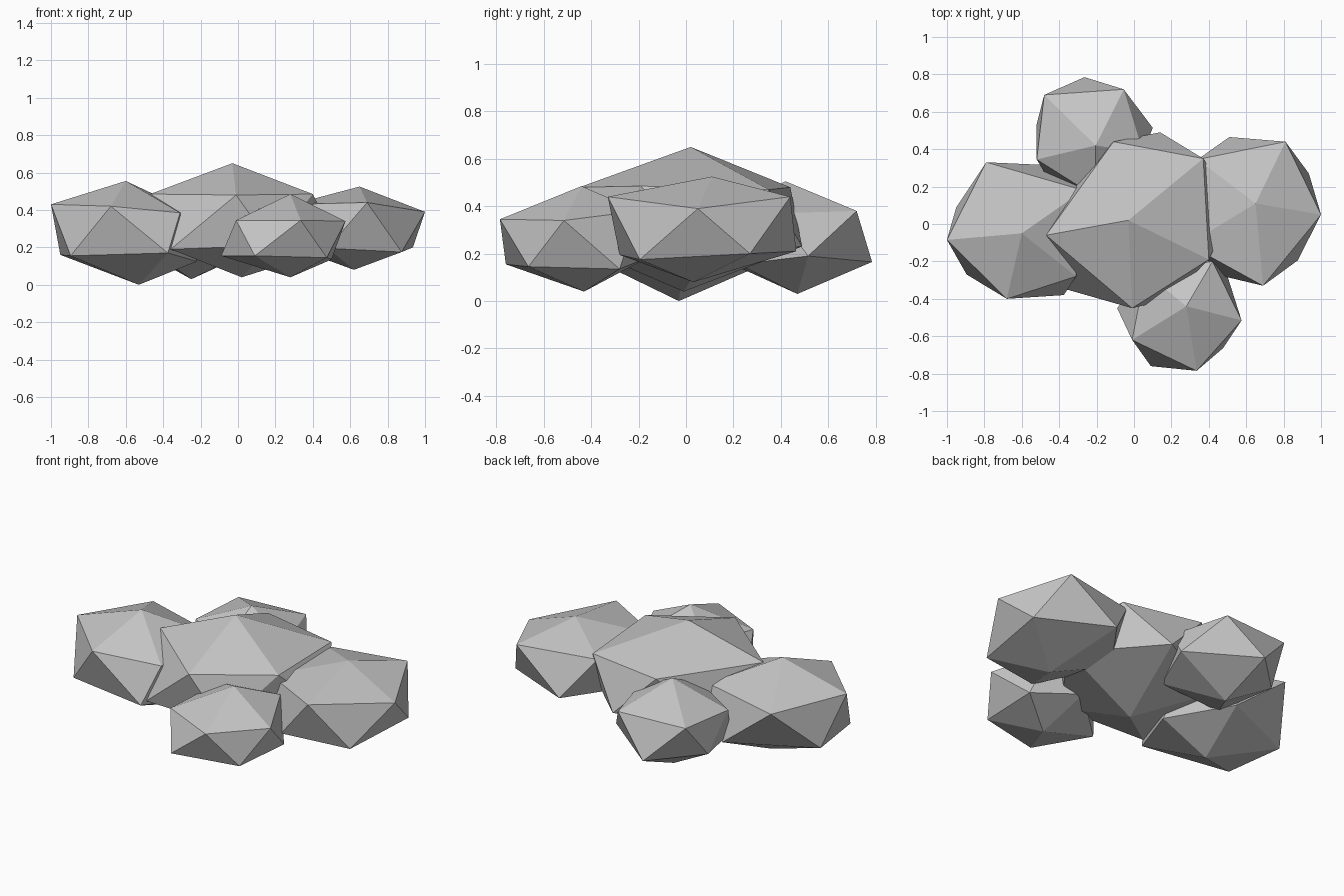
import bpy
from mathutils import Vector

stone = bpy.data.materials.new("stone_grey")
stone.diffuse_color = (0.56, 0.56, 0.56, 1)


def rock(name, top, bottom, ring, chips):
    """Rough flattened icosahedron: two poles, an upper ring (counter-clockwise)
    and a lower ring made by reflecting the upper one through the middle.
    chips moves single lower corners to make the rock irregular."""
    upper = [Vector(p) for p in ring]
    middle = sum(upper, Vector()) / 5
    middle.z = (top[2] + bottom[2]) / 2
    lower = [2 * middle - upper[(k + 3) % 5] for k in range(5)]
    for k, corner in chips.items():
        lower[k] = Vector(corner)
    verts = [Vector(top), Vector(bottom)] + upper + lower
    faces = []
    for k in range(5):
        n = (k + 1) % 5
        u, un, w, wn = 2 + k, 2 + n, 7 + k, 7 + n
        faces += [(0, u, un), (u, w, un), (w, wn, un), (1, wn, w)]
    mesh = bpy.data.meshes.new(name)
    mesh.from_pydata(verts, [], faces)
    mesh.materials.append(stone)
    obj = bpy.data.objects.new(name, mesh)
    bpy.context.collection.objects.link(obj)


# Large rock in the middle
rock("centre_rock", (-0.03, 0.02, 0.65), (0.02, -0.01, 0.04),
     [(0.37, 0.35, 0.47), (-0.11, 0.44, 0.48), (-0.47, -0.06, 0.485),
      (-0.01, -0.45, 0.48), (0.40, -0.19, 0.485)],
     {0: (0.14, 0.49, 0.23), 2: (-0.36, -0.35, 0.19)})

# Two medium rocks on the sides
rock("left_rock", (-0.60, -0.05, 0.555), (-0.53, -0.03, 0.0),
     [(-0.27, 0.18, 0.40), (-0.79, 0.33, 0.41), (-1.0, -0.085, 0.43),
      (-0.68, -0.40, 0.42), (-0.31, -0.28, 0.385)],
     {0: (-0.46, 0.315, 0.15), 1: (-0.95, 0.09, 0.16),
      2: (-0.895, -0.27, 0.155), 3: (-0.375, -0.38, 0.17)})
rock("right_rock", (0.65, 0.11, 0.525), (0.62, 0.03, 0.08),
     [(1.0, 0.05, 0.39), (0.81, 0.44, 0.44), (0.34, 0.345, 0.44),
      (0.29, -0.11, 0.43), (0.69, -0.33, 0.44)],
     {0: (0.935, 0.27, 0.20), 1: (0.51, 0.465, 0.21),
      3: (0.48, -0.28, 0.195), 4: (0.875, -0.195, 0.175)})

# Two small rocks at front and back
rock("front_rock", (0.28, -0.44, 0.485), (0.28, -0.43, 0.04),
     [(0.575, -0.515, 0.34), (0.42, -0.20, 0.38), (0.06, -0.26, 0.38),
      (-0.01, -0.62, 0.345), (0.335, -0.785, 0.345)],
     {0: (0.50, -0.28, 0.135), 2: (-0.09, -0.45, 0.155),
      3: (0.09, -0.76, 0.155), 4: (0.475, -0.665, 0.145)})
rock("back_rock", (-0.205, 0.42, 0.505), (-0.25, 0.47, 0.03),
     [(0.05, 0.38, 0.37), (-0.055, 0.72, 0.38), (-0.48, 0.69, 0.38),
      (-0.52, 0.345, 0.37), (-0.21, 0.15, 0.37)],
     {0: (0.10, 0.515, 0.19), 1: (-0.265, 0.785, 0.165),
      2: (-0.52, 0.535, 0.18)})
